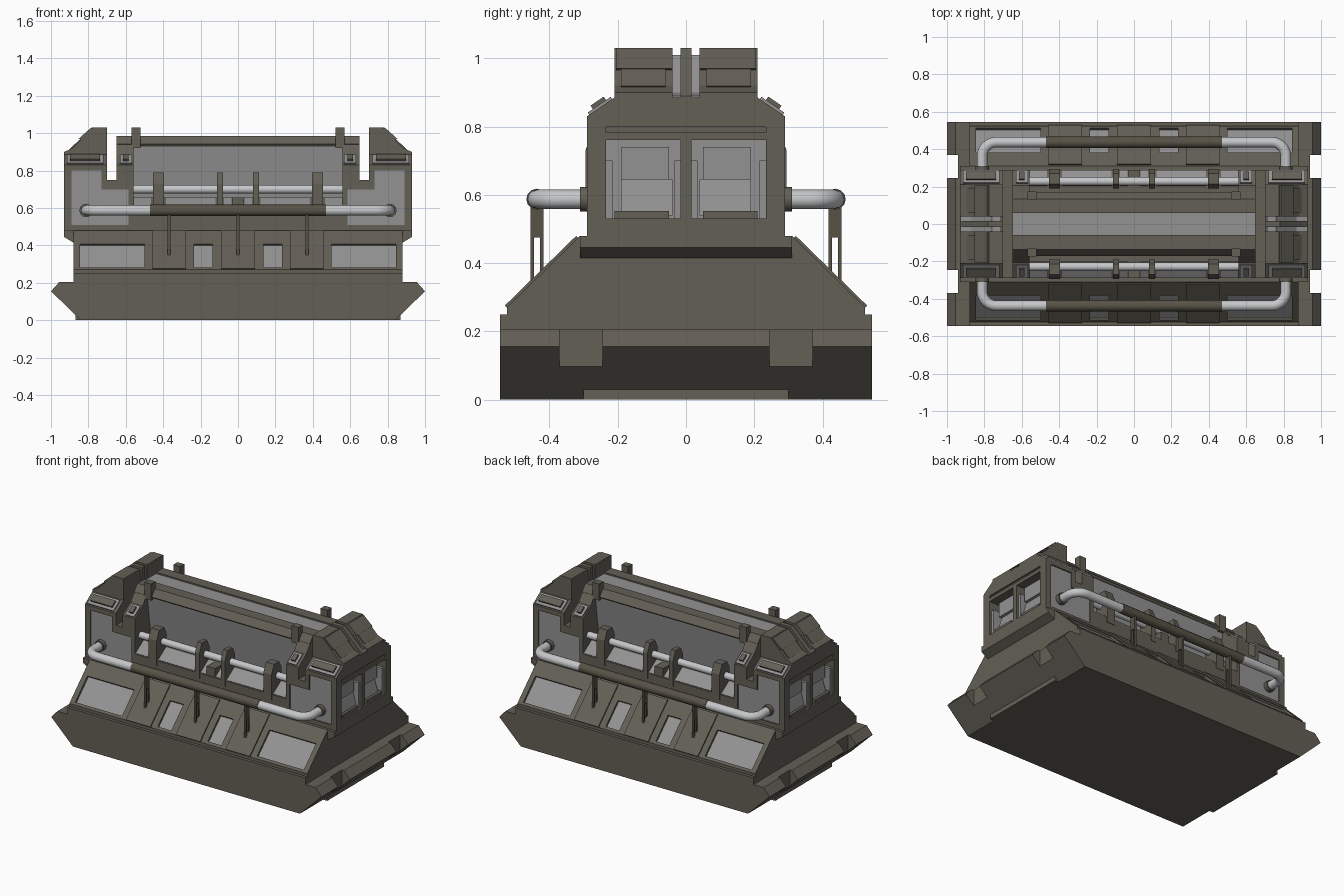
import bpy, bmesh, math
from mathutils import Vector

if "Cube" in bpy.data.objects:
    bpy.data.objects.remove(bpy.data.objects["Cube"])


def material(name, rgb):
    m = bpy.data.materials.new(name)
    m.diffuse_color = (*rgb, 1)
    m.use_nodes = True
    m.node_tree.nodes["Principled BSDF"].inputs["Base Color"].default_value = m.diffuse_color
    return m


OLIVE = material("olive grey", (0.125, 0.115, 0.092))
GREY = material("panel grey", (0.29, 0.29, 0.295))
METAL = material("pale metal", (0.56, 0.57, 0.58))
SLEEVE = material("dark olive", (0.095, 0.085, 0.062))


def mirrored(ob, axes):
    if axes:
        m = ob.modifiers.new("mirror", 'MIRROR')
        m.use_axis = ('x' in axes, 'y' in axes, False)
        m.use_mirror_merge = False
    return ob


def prism(name, axis, pts, a, b, mat, mirror=""):
    """Extrude a profile along x (points are y, z) or along y (points are x, z)."""
    bm = bmesh.new()
    def place(p, t):
        return (t, p[0], p[1]) if axis == 'x' else (p[0], t, p[1])
    lo = [bm.verts.new(place(p, a)) for p in pts]
    hi = [bm.verts.new(place(p, b)) for p in pts]
    bm.faces.new(lo)
    bm.faces.new(hi)
    n = len(pts)
    for i in range(n):
        j = (i + 1) % n
        bm.faces.new((lo[i], lo[j], hi[j], hi[i]))
    bmesh.ops.recalc_face_normals(bm, faces=bm.faces)
    me = bpy.data.meshes.new(name)
    bm.to_mesh(me)
    bm.free()
    ob = bpy.data.objects.new(name, me)
    bpy.context.collection.objects.link(ob)
    me.materials.append(mat)
    return mirrored(ob, mirror)


def box(name, x0, x1, y0, y1, z0, z1, mat, mirror=""):
    return prism(name, 'x', [(y0, z0), (y1, z0), (y1, z1), (y0, z1)], x0, x1, mat, mirror)


def sym(pts):
    return pts + [(-u, v) for u, v in reversed(pts)]


def slab(p, q, s0, s1, d0, d1):
    """Rectangle lying on line p-q, between fractions s0..s1, offsets d0..d1."""
    p, q = Vector(p), Vector(q)
    d = q - p
    n = Vector((d.y, -d.x)).normalized()
    return [tuple(p + d * s + n * o) for s, o in ((s0, d0), (s1, d0), (s1, d1), (s0, d1))]


def cut(ob, *cutters):
    bpy.context.view_layer.objects.active = ob
    for c in cutters:
        c.hide_render = True
        m = ob.modifiers.new("cut", 'BOOLEAN')
        m.operation, m.solver, m.object = 'DIFFERENCE', 'EXACT', c
        bpy.ops.object.modifier_move_to_index(modifier=m.name, index=0)
        bpy.ops.object.modifier_apply(modifier=m.name)
        bpy.data.objects.remove(c, do_unlink=True)


def tube(name, path, r, mat, mirror=""):
    cu = bpy.data.curves.new(name, 'CURVE')
    cu.dimensions = '3D'
    cu.bevel_depth, cu.bevel_resolution, cu.use_fill_caps = r, 4, True
    sp = cu.splines.new('POLY')
    sp.points.add(len(path) - 1)
    for pt, co in zip(sp.points, path):
        pt.co = (*co, 1)
    ob = bpy.data.objects.new(name, cu)
    bpy.context.collection.objects.link(ob)
    bpy.ops.object.select_all(action='DESELECT')
    ob.select_set(True)
    bpy.context.view_layer.objects.active = ob
    bpy.ops.object.convert(target='MESH')
    ob = bpy.context.view_layer.objects.active
    ob.data.materials.clear()
    ob.data.materials.append(mat)
    bpy.ops.object.shade_smooth_by_angle(angle=math.radians(40))
    return mirrored(ob, mirror)


# Base with pointed, notched bumpers at both ends
half = [(0.84, 0), (1.0, 0.155), (0.955, 0.205), (0.88, 0.205), (0.88, 0.25)]
base = prism("base", 'y', sym(half), -0.545, 0.545, OLIVE)
cut(base, *[box("notch", *sorted((sx * 0.94, sx * 1.1)), *sorted((sy * 0.245, sy * 0.37)),
                -0.1, 0.4, OLIVE) for sx in (-1, 1) for sy in (-1, 1)])
box("base_foot", -0.87, 0.87, -0.3, 0.3, 0, 0.03, OLIVE)

# Sloped hull with recessed windows and raised bays
LOW, HIGH = (0.525, 0.27), (0.31, 0.48)
hull = prism("hull", 'x', sym([(0.525, 0.24), LOW, HIGH]), -0.88, 0.88, OLIVE)
windows = [(-0.845, -0.50), (-0.235, -0.135), (0.135, 0.235), (0.50, 0.845)]
for x0, x1 in windows:
    ends = slab(LOW, HIGH, 0.06, 0.66, -0.02, 0.05)
    # slab offsets point outwards when the line runs up the +y slope
    back = [(-u, v) for u, v in ends]
    cut(hull, prism("hole", 'x', ends, x0, x1, OLIVE), prism("hole", 'x', back, x0, x1, OLIVE))
    prism("hull_window", 'x', slab(LOW, HIGH, 0.06, 0.66, -0.022, -0.014), x0, x1, GREY)
    prism("hull_window", 'x', [(-u, v) for u, v in
          slab(LOW, HIGH, 0.06, 0.66, -0.022, -0.014)], x0, x1, GREY)
for cx in (-0.368, 0, 0.368):
    prism("hull_bay", 'x', slab(LOW, HIGH, 0.0, 0.97, -0.01, 0.008), cx - 0.09, cx + 0.09, OLIVE, "y")

# Deck ledge and bevelled end overhang
box("deck_ledge", -0.93, 0.93, -0.31, 0.31, 0.445, 0.48, OLIVE)
prism("end_overhang", 'y', [(0.86, 0.415), (0.88, 0.415), (0.93, 0.445), (0.86, 0.445)],
      -0.31, 0.31, OLIVE, "x")

# End cabs with a cross slot, side panel recesses and end window openings
CH0, CH1 = (0.29, 0.83), (0.21, 0.885)
cab = prism("end_cab", 'x', sym([(0.29, 0.47), CH0, CH1]), 0.56, 0.93, OLIVE, "x")
ELL = [(0.585, 0.51), (0.89, 0.51), (0.89, 0.80), (0.73, 0.80), (0.73, 0.70), (0.585, 0.70)]
cut(cab, box("slot", 0.65, 0.70, -0.5, 0.5, 0.75, 1.1, OLIVE),
    prism("recess", 'y', ELL, 0.278, 0.4, OLIVE),
    prism("recess", 'y', ELL, -0.4, -0.278, OLIVE),
    box("opening", 0.85, 1.0, 0.016, 0.235, 0.53, 0.76, OLIVE),
    box("opening", 0.85, 1.0, -0.235, -0.016, 0.53, 0.76, OLIVE),
    box("slit", 0.92, 1.0, -0.235, 0.235, 0.783, 0.798, OLIVE))
prism("side_panel", 'y', ELL, 0.275, 0.282, GREY, "xy")

# End window contents
box("end_window_back", 0.846, 0.855, 0.016, 0.235, 0.53, 0.76, GREY, "xy")
box("end_window_upper_box", 0.85, 0.895, 0.05, 0.19, 0.645, 0.74, GREY, "xy")
prism("end_window_lower_wedge", 'y', [(0.85, 0.54), (0.905, 0.54), (0.875, 0.645), (0.85, 0.645)],
      0.04, 0.19, GREY, "xy")
box("end_window_step", 0.85, 0.92, 0.05, 0.21, 0.53, 0.553, OLIVE, "xy")
for y in (0.024, 0.226):
    box("end_window_jamb", 0.85, 0.915, y - 0.01, y + 0.01, 0.53, 0.70, GREY, "xy")

# Sloped end roof blocks, split by a ridge
prism("end_roof", 'y', [(0.70, 0.87), (0.70, 1.03), (0.775, 1.03), (0.885, 0.92),
                        (0.93, 0.90), (0.93, 0.87)], 0.04, 0.21, OLIVE, "xy")
prism("end_roof_lip", 'y', [(0.77, 1.02), (0.785, 1.03), (0.852, 0.97), (0.835, 0.965)],
      0.04, 0.205, OLIVE, "xy")
prism("end_roof_plate", 'y', slab((0.885, 0.92), (0.775, 1.03), -0.05, 0.45, -0.01, 0.006),
      0.06, 0.19, OLIVE, "xy")
prism("end_roof_gutter", 'y', [(0.71, 0.87), (0.71, 1.01), (0.76, 1.01), (0.87, 0.90),
                               (0.925, 0.89), (0.925, 0.87)], -0.045, 0.045, GREY, "x")
prism("end_roof_ridge", 'y', [(0.70, 0.87), (0.70, 1.03), (0.78, 1.03), (0.90, 0.915),
                              (0.93, 0.89), (0.93, 0.87)], -0.016, 0.016, OLIVE, "x")

# Lamps on the cab chamfers
for x0, x1 in ((0.72, 0.915), (0.568, 0.632)):
    prism("lamp_frame", 'x', slab(CH0, CH1, 0.08, 0.92, -0.005, 0.008), x0, x1, GREY, "xy")
    prism("lamp_cover", 'x', slab(CH0, CH1, 0.27, 0.75, 0.0, 0.02),
          x0 + 0.017, x1 - 0.017, OLIVE, "xy")

# Central drum, roof rails and roof strip
prism("drum_wall", 'x', sym([(0.12, 0.64), (0.158, 0.935)]), -0.57, 0.57, GREY)
prism("roof", 'x', sym([(0.16, 0.93), (0.17, 0.942), (0.135, 0.985), (0.06, 0.985), (0.06, 0.972)]),
      -0.65, 0.65, OLIVE)
box("roof_strip", -0.65, 0.65, -0.06, 0.06, 0.97, 0.976, GREY)
prism("roof_rib", 'x', sym([(0.21, 0.88), (0.165, 0.945), (0.13, 0.96)]), 0.56, 0.65, OLIVE, "x")
box("roof_knob", 0.52, 0.57, 0.13, 0.175, 0.92, 1.03, OLIVE, "xy")

# Open bay with sill, brackets and inner pipe
SILL0, SILL1 = (0.29, 0.595), (0.20, 0.655)
prism("bay_sill", 'x', sym([(0.29, 0.47), SILL0, SILL1]), -0.57, 0.57, OLIVE)
for x0, x1 in ((0.465, 0.555), (0.12, 0.385), (0.035, 0.075)):
    prism("sill_panel", 'x', slab(SILL0, SILL1, 0.05, 0.95, -0.004, 0.004), x0, x1, GREY, "xy")
box("sill_block", -0.032, 0.032, 0.2, 0.288, 0.56, 0.655, OLIVE, "y")
arch = [(0.295, 0.56), (0.295, 0.73), (0.27, 0.79), (0.215, 0.79), (0.19, 0.74), (0.19, 0.60)]
for cx, w in ((0.425, 0.03), (0.095, 0.016)):
    prism("pipe_bracket", 'x', arch, cx - w, cx + w, OLIVE, "xy")
tube("inner_pipe", [(-0.56, 0.228, 0.70), (0.56, 0.228, 0.70)], 0.023, METAL, "y")

# Side handrails with sleeves, flanges and slotted struts
Z, R = 0.587, 0.075
bend = [(0.812 - R + R * math.cos(t), 0.437 - R + R * math.sin(t), Z)
        for t in [math.pi / 2 * i / 8 for i in range(9)]]
tube("handrail", [(0.812, 0.27, Z)] + bend + [(0.46, 0.437, Z)], 0.028, METAL, "xy")
tube("handrail_sleeve", [(-0.47, 0.437, Z), (0.47, 0.437, Z)], 0.031, SLEEVE, "y")
tube("handrail_flange", [(0.812, 0.27, Z), (0.812, 0.31, Z)], 0.036, OLIVE, "xy")
for cx in (-0.37, 0, 0.37):
    x0, x1 = cx - 0.008, cx + 0.008
    box("strut_head", x0, x1, 0.418, 0.455, 0.475, 0.57, SLEEVE, "y")
    box("strut_inner_leg", x0, x1, 0.418, 0.428, 0.34, 0.48, SLEEVE, "y")
    box("strut_outer_leg", x0, x1, 0.445, 0.455, 0.335, 0.48, SLEEVE, "y")
